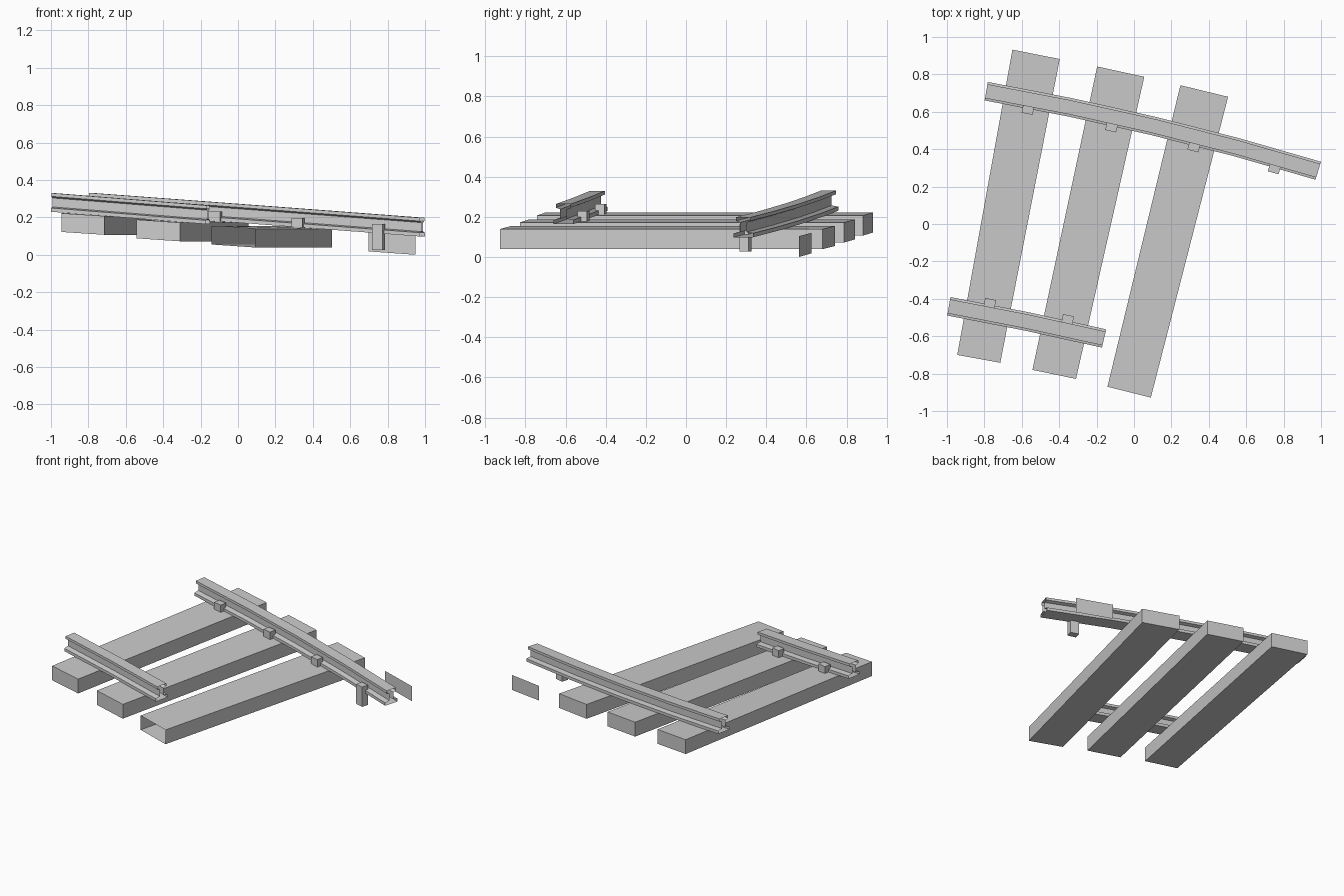
import bpy, math

if "Cube" in bpy.data.objects:
    bpy.data.objects.remove(bpy.data.objects["Cube"])

def make(name, verts, faces):
    me = bpy.data.meshes.new(name)
    me.from_pydata(verts, [], faces)
    me.update()
    ob = bpy.data.objects.new(name, me)
    bpy.context.collection.objects.link(ob)
    return ob

def prism(name, base, z_low, z_high, skip=()):
    """Four-cornered block; base counter-clockwise, one low/high z per corner."""
    v = [(x, y, z) for (x, y), z in zip(base, z_low)]
    v += [(x, y, z) for (x, y), z in zip(base, z_high)]
    f = [(3, 2, 1, 0), (4, 5, 6, 7), (0, 1, 5, 4), (1, 2, 6, 5), (2, 3, 7, 6), (3, 0, 4, 7)]
    return make(name, v, [q for i, q in enumerate(f) if i not in skip])

# Sleepers: front-left, front-right, back-right, back-left, then left/right top height
sleepers = [
    ([(-.945, -.70), (-.715, -.742), (-.397, .882), (-.65, .932)], .222, .207),
    ([(-.543, -.78), (-.31, -.828), (.055, .787), (-.197, .842)], .188, .172),
    ([(-.142, -.87), (.09, -.928), (.503, .68), (.248, .742)], .155, .139),
]
for i, (base, zl, zr) in enumerate(sleepers):
    top = [zl, zr, zr, zl]
    # the last sleeper has an open front end
    prism(f"sleeper_{i + 1}", base, [z - .1 for z in top], top, skip=(2,) if i == 2 else ())

# Loose end panel of the missing fourth sleeper
make("sleeper_end_panel", [(.95, .562, 0), (.698, .625, .018), (.698, .625, .12), (.95, .562, .104)],
     [(0, 1, 2, 3)])

# I-shaped rail section: (sideways, up)
half = [(.05, 0), (.05, .02), (.016, .026), (.016, .074), (.038, .082), (.038, .1)]
section = half + [(-u, w) for u, w in reversed(half)]

def rail_path(start, end, bend):
    """Function giving point, height and heading along a gentle arc."""
    (x0, y0, z0), (x1, y1, z1) = start, end
    chord = math.hypot(x1 - x0, y1 - y0)
    ang = math.atan2(y1 - y0, x1 - x0)
    def at(t):
        sag = chord * bend / 2 * t * (1 - t)
        return (x0 + (x1 - x0) * t - math.sin(ang) * sag,
                y0 + (y1 - y0) * t + math.cos(ang) * sag,
                z0 + (z1 - z0) * t, ang + bend * (.5 - t))
    return at

def rail(name, at, steps):
    v, f, n = [], [], len(section)
    for k in range(steps + 1):
        x, y, z, a = at(k / steps)
        v += [(x - math.sin(a) * u, y + math.cos(a) * u, z + w) for u, w in section]
    for k in range(steps):
        for j in range(n):
            a, b = k * n + j, k * n + (j + 1) % n
            f.append((a, a + n, b + n, b))
    make(name, v, f)

def clip(name, at, t, side):
    """Fastening block beside the rail foot."""
    x, y, z, a = at(t)
    c, s = math.cos(a), math.sin(a)
    lo, hi = sorted((side * .032, side * .079))
    base = [(x + c * d - s * u, y + s * d + c * u)
            for d, u in ((-.03, lo), (.03, lo), (.03, hi), (-.03, hi))]
    prism(name, base, [z - .088] * 4, [z + .05] * 4)

# Long and short rail with their clips
long_at = rail_path((-.79, .71, .231), (.985, .285, .098), .12)
rail("long_rail", long_at, 4)
for i, t in enumerate((.13, .381, .63, .875)):
    clip(f"long_rail_clip_{i + 1}", long_at, t, -1)

short_at = rail_path((-.99, -.44, .23), (-.16, -.612, .164), .05)
rail("short_rail", short_at, 2)
for i, t in enumerate((.25, .75)):
    clip(f"short_rail_clip_{i + 1}", short_at, t, 1)
